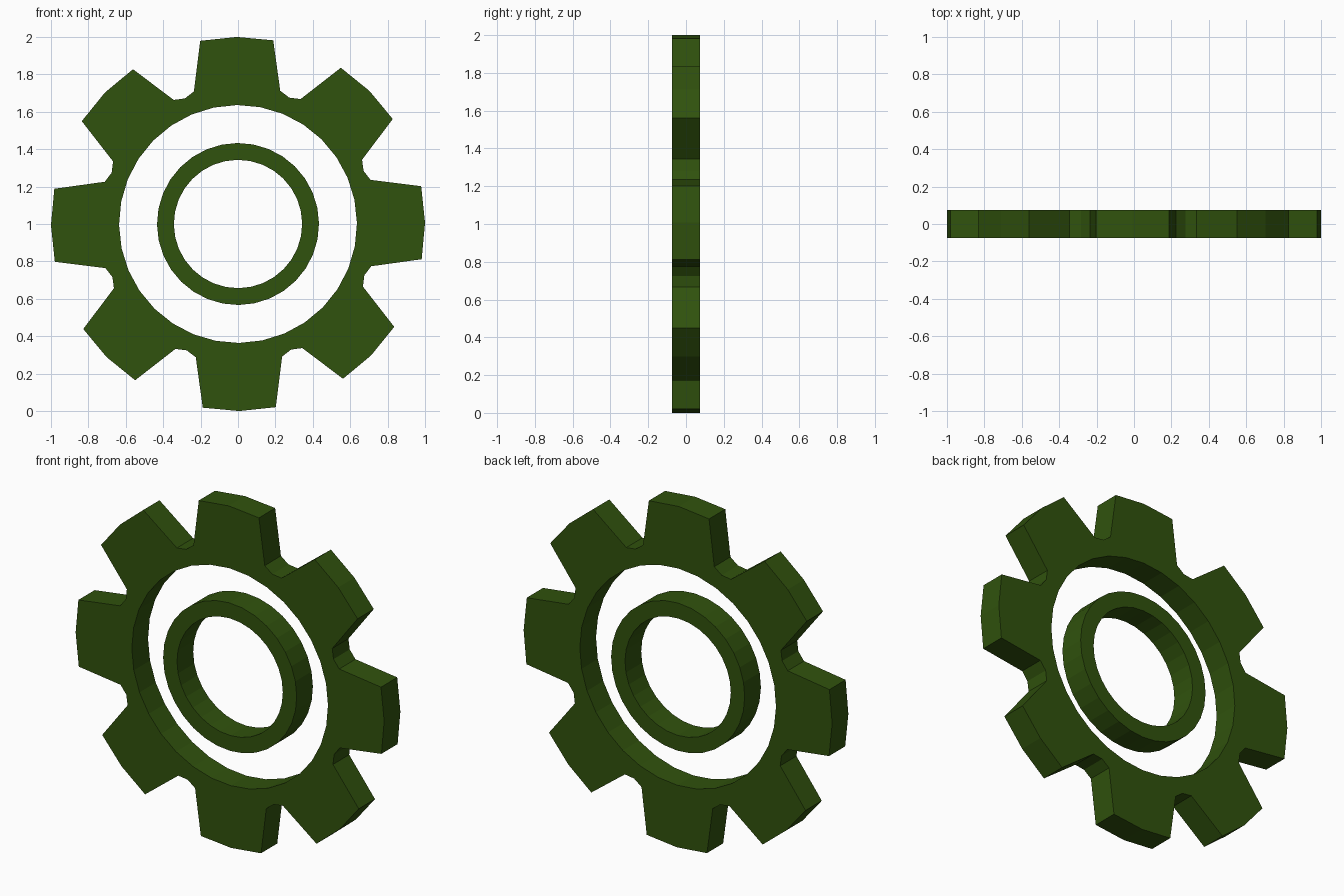
import bpy, bmesh
from math import sin, cos, radians

if "Cube" in bpy.data.objects:
    bpy.data.objects.remove(bpy.data.objects["Cube"])

HALF = 0.075      # half thickness along y
CZ = 1.0          # height of the gear centre
TURN = 0.4        # slight counter-clockwise turn of the whole gear, degrees

green = bpy.data.materials.new("dark_green")
green.diffuse_color = (0.03, 0.085, 0.004, 1)
green.use_nodes = True
green.node_tree.nodes["Principled BSDF"].inputs["Base Color"].default_value = green.diffuse_color


def build(name, faces):
    """Flat faces given as (radius, angle from top) points, extruded along y."""
    bm = bmesh.new()
    for pts in faces:
        bm.faces.new([bm.verts.new((r * sin(radians(a - TURN)), -HALF,
                                    CZ + r * cos(radians(a - TURN)))) for r, a in pts])
    bmesh.ops.remove_doubles(bm, verts=bm.verts[:], dist=1e-4)
    ext = bmesh.ops.extrude_face_region(bm, geom=bm.faces[:], use_keep_orig=True)
    moved = [g for g in ext["geom"] if isinstance(g, bmesh.types.BMVert)]
    bmesh.ops.translate(bm, verts=moved, vec=(0, 2 * HALF, 0))
    bmesh.ops.recalc_face_normals(bm, faces=bm.faces[:])
    mesh = bpy.data.meshes.new(name)
    bm.to_mesh(mesh)
    bm.free()
    mesh.materials.append(green)
    bpy.context.collection.objects.link(bpy.data.objects.new(name, mesh))


STEP = 11.25      # 32-sided circles

# Toothed outer ring: each of eight teeth is two mirrored halves
R_IN, R_TIP, R_BASE, R_VALLEY = 0.636, 1.0, 0.747, 0.729
teeth = []
for i in range(8):
    for s in (1, -1):
        half_tip = [(R_IN, 0), (R_IN, STEP), (R_TIP, STEP), (R_TIP, 0)]
        half_root = [(R_IN, STEP), (R_IN, 2 * STEP), (R_VALLEY, 2 * STEP),
                     (R_BASE, 18), (R_TIP, STEP)]
        teeth += [[(r, i * 45 + s * a) for r, a in f] for f in (half_tip, half_root)]
build("toothed_ring", teeth)

# Plain inner hub ring
build("hub_ring", [[(0.343, i * STEP), (0.343, (i + 1) * STEP),
                    (0.433, (i + 1) * STEP), (0.433, i * STEP)] for i in range(32)])
